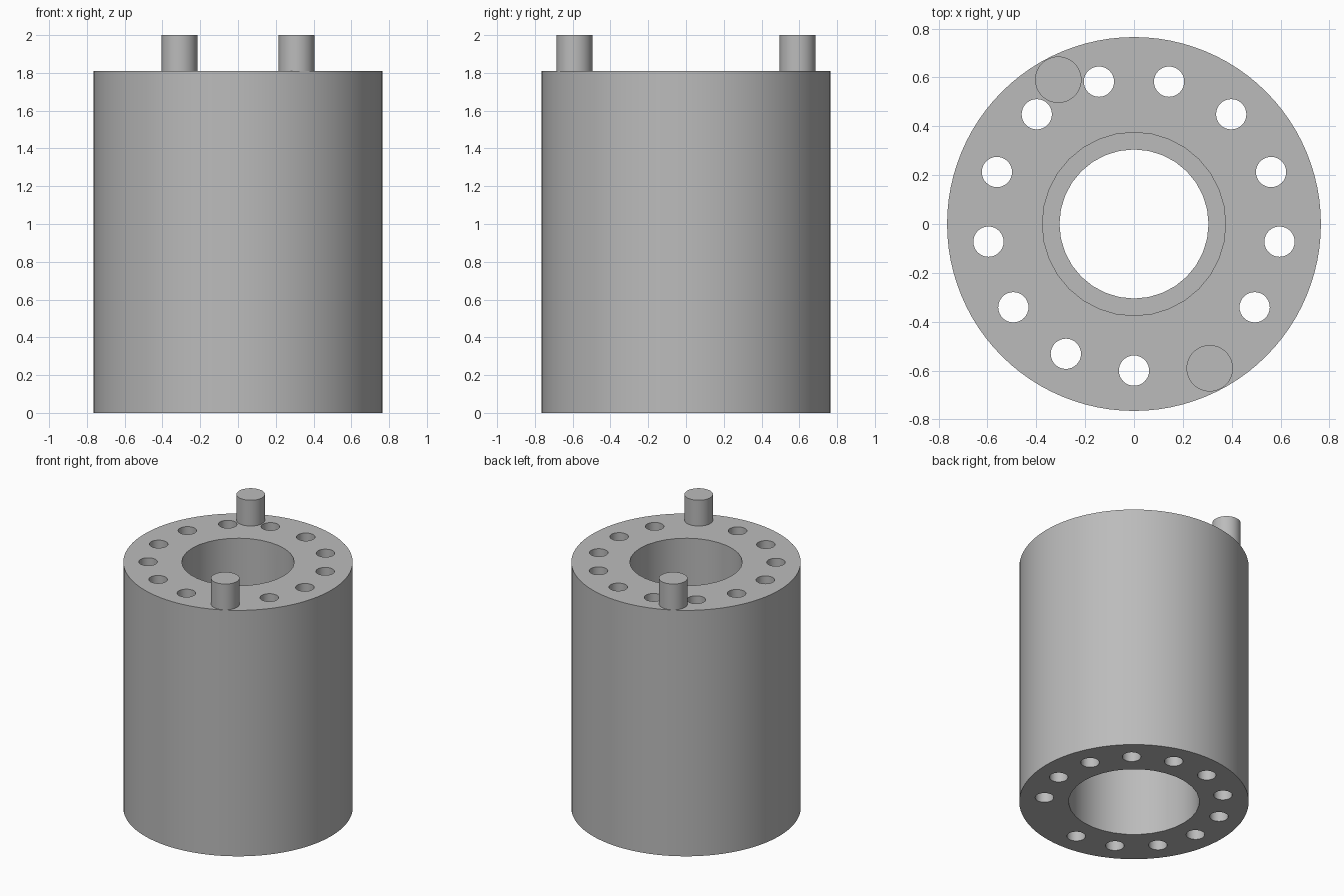
import bpy
from math import cos, sin, radians, tau

cube = bpy.data.objects.get("Cube")
if cube:
    bpy.data.objects.remove(cube)

HEIGHT = 1.81
STEP = tau / 13          # angular pitch of the bolt circle
START = radians(270)

grey = bpy.data.materials.new("plain_grey")
grey.use_nodes = True
colour = (0.5, 0.5, 0.5, 1)
grey.diffuse_color = colour
grey.node_tree.nodes["Principled BSDF"].inputs["Base Color"].default_value = colour


def cylinder(name, radius, bottom, top, at=(0, 0), sides=64):
    bpy.ops.mesh.primitive_cylinder_add(
        vertices=sides, radius=radius, depth=top - bottom,
        location=(*at, (bottom + top) / 2))
    obj = bpy.context.object
    obj.name = name
    obj.data.materials.append(grey)
    return obj


def on_circle(radius, angle):
    return radius * cos(angle), radius * sin(angle)


def smooth(obj):
    bpy.ops.object.select_all(action="DESELECT")
    obj.select_set(True)
    bpy.context.view_layer.objects.active = obj
    bpy.ops.object.shade_smooth_by_angle(angle=radians(30))


def cut(target, cutter):
    mod = target.modifiers.new("cut", "BOOLEAN")
    mod.operation = "DIFFERENCE"
    mod.solver = "EXACT"
    mod.object = cutter
    bpy.context.view_layer.objects.active = target
    bpy.ops.object.modifier_apply(modifier=mod.name)
    bpy.data.objects.remove(cutter)


# Main cylinder with a stepped bore: wide at both ends, narrow in the middle
body = cylinder("body", 0.765, 0, HEIGHT, sides=96)
cut(body, cylinder("bore", 0.305, -0.1, HEIGHT + 0.1, sides=32))
cut(body, cylinder("top_counterbore", 0.375, 1.2, HEIGHT + 0.1, sides=32))
cut(body, cylinder("bottom_counterbore", 0.436, -0.1, 0.7, sides=32))

# Ring of through holes; the position beside the front pin stays solid
for i in range(13):
    if i != 1:
        at = on_circle(0.6, START + i * STEP)
        cut(body, cylinder("hole", 0.062, -0.1, HEIGHT + 0.1, at, 32))
smooth(body)

# Two opposite locating pins
for name, turn in (("front_pin", 0), ("back_pin", tau / 2)):
    at = on_circle(0.667, START + STEP + turn)
    smooth(cylinder(name, 0.095, HEIGHT, 2, at, 48))
